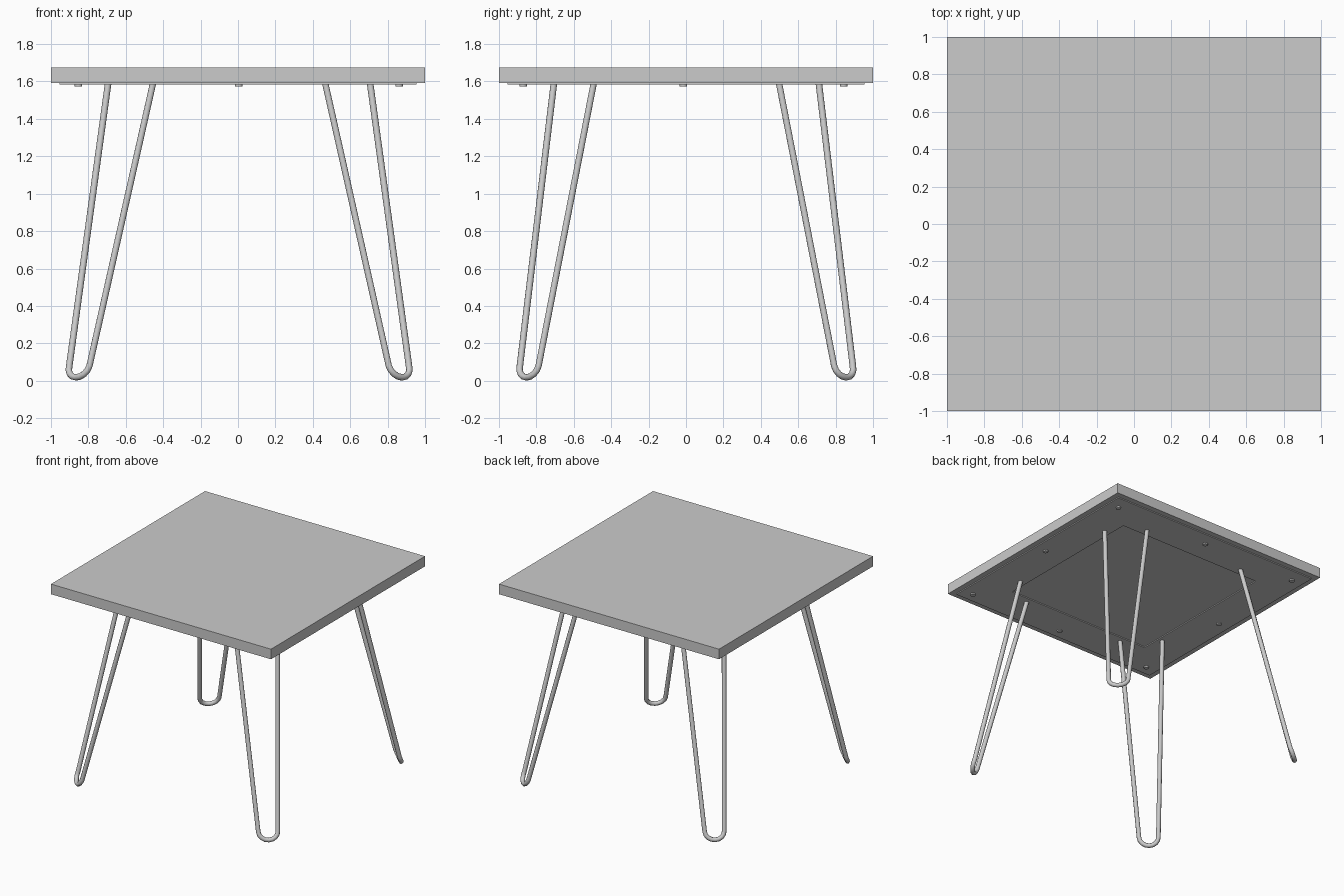
import bpy, bmesh
from math import cos, sin, pi, radians
from mathutils import Vector

if "Cube" in bpy.data.objects:
    bpy.data.objects.remove(bpy.data.objects["Cube"])

grey = bpy.data.materials.new("plain grey")
grey.use_nodes = True
COLOUR = (0.6, 0.6, 0.6, 1)
grey.diffuse_color = COLOUR
grey.node_tree.nodes["Principled BSDF"].inputs["Base Color"].default_value = COLOUR


def box(name, low, high):
    low, high = Vector(low), Vector(high)
    bpy.ops.mesh.primitive_cube_add(size=1, location=(low + high) / 2)
    ob = bpy.context.object
    ob.name = name
    ob.scale = high - low
    bpy.ops.object.transform_apply(location=False, rotation=False, scale=True)
    ob.data.materials.append(grey)
    return ob


# Square slab top
UNDER = 1.592
box("table_top", (-1, -1, UNDER), (1, 1, 1.675))

# Thin mounting frame below the slab
OUT, IN, LOW = 0.955, 0.655, UNDER - 0.008
for side, s in (("front", -1), ("back", 1)):
    y = sorted((s * IN, s * OUT))
    box(side + "_mounting_strip", (-OUT, y[0], LOW), (OUT, y[1], UNDER))
for side, s in (("right", -1), ("left", 1)):
    x = sorted((s * IN, s * OUT))
    box(side + "_mounting_strip", (x[0], -IN, LOW), (x[1], IN, UNDER))

# Screw heads around the frame
for i in (-1, 0, 1):
    for j in (-1, 0, 1):
        if i or j:
            bpy.ops.mesh.primitive_cylinder_add(
                vertices=16, radius=0.02, depth=0.016,
                location=(i * 0.857 + 0.004, j * 0.857 - 0.014, LOW - 0.002))
            screw = bpy.context.object
            screw.name = "screw_head"
            screw.data.materials.append(grey)
            bpy.ops.object.shade_smooth_by_angle(angle=radians(40))


# Bent rod legs, one across each corner
def hairpin_leg(name, sx, sy):
    foot_a, foot_b = Vector((0.908, 0.79, 0.08)), Vector((0.80, 0.89, 0.08))
    mid, half = (foot_a + foot_b) / 2, (foot_a - foot_b) / 2
    dip = Vector((0.018, 0.015, -0.062))
    path = [Vector((0.70, 0.495, UNDER))]
    path += [mid + half * cos(pi * k / 8) + dip * sin(pi * k / 8) for k in range(9)]
    path += [Vector((0.46, 0.708, UNDER))]
    curve = bpy.data.curves.new(name, "CURVE")
    curve.dimensions = "3D"
    curve.bevel_depth = 0.0175
    curve.bevel_resolution = 3
    curve.use_fill_caps = True
    spline = curve.splines.new("POLY")
    spline.points.add(len(path) - 1)
    for point, p in zip(spline.points, path):
        point.co = (sx * p.x + 0.006, sy * p.y + 0.002, p.z, 1)
    leg = bpy.data.objects.new(name, curve)
    bpy.context.collection.objects.link(leg)
    curve.materials.append(grey)
    bpy.ops.object.select_all(action="DESELECT")
    leg.select_set(True)
    bpy.context.view_layer.objects.active = leg
    bpy.ops.object.convert(target="MESH")
    bpy.ops.object.shade_smooth_by_angle(angle=radians(50))


for ylabel, sy in (("front", -1), ("back", 1)):
    for xlabel, sx in (("right", -1), ("left", 1)):
        hairpin_leg(f"{ylabel}_{xlabel}_leg", sx, sy)
